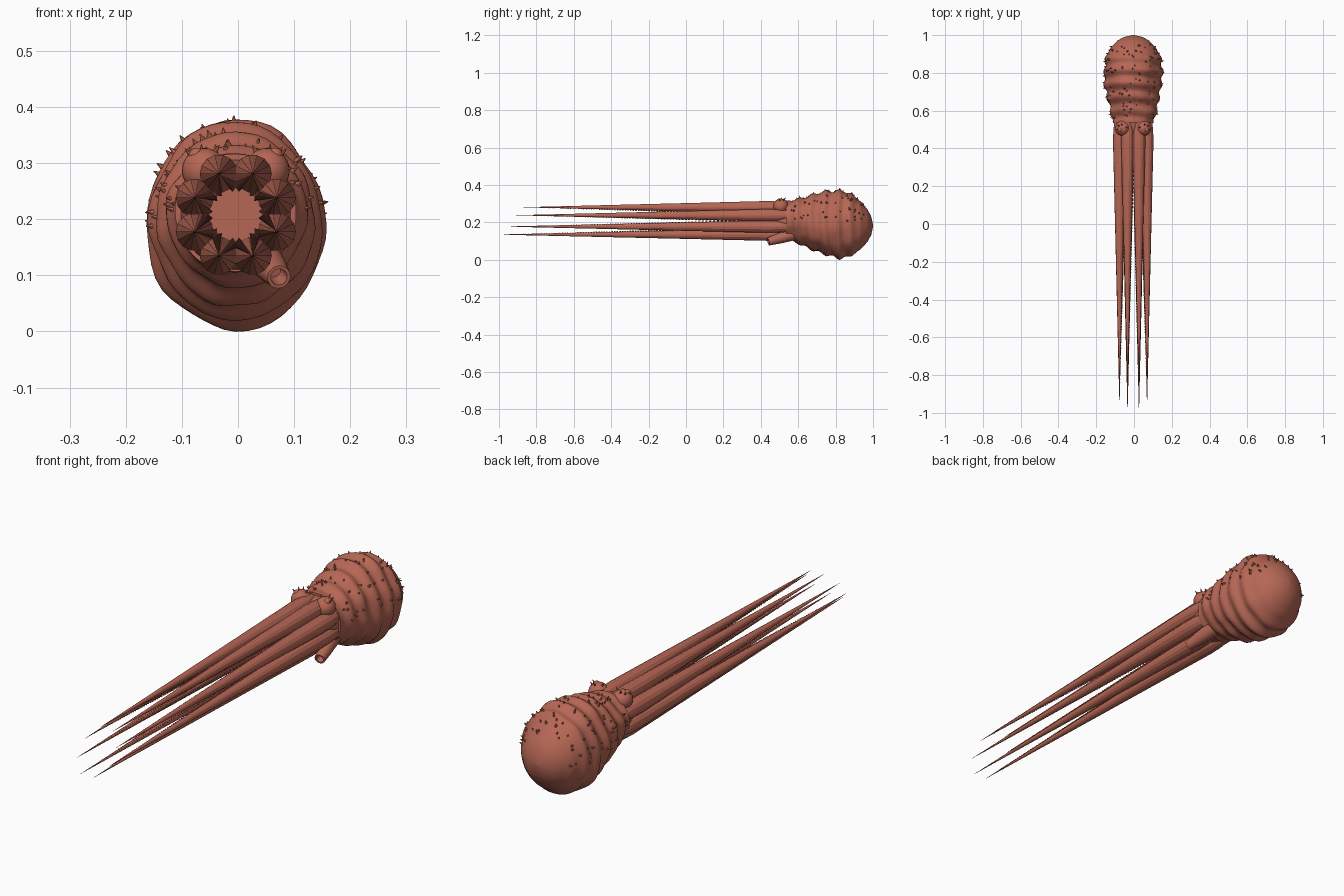
import bpy, bmesh, math, random
from mathutils import Vector, Matrix, noise

random.seed(4)
if bpy.data.objects.get("Cube"):
    bpy.data.objects.remove(bpy.data.objects["Cube"], do_unlink=True)

skin = bpy.data.materials.new("red brown skin")
skin.use_nodes = True
COLOR = (0.47, 0.135, 0.09, 1)
skin.diffuse_color = COLOR
bsdf = next(n for n in skin.node_tree.nodes if n.type == 'BSDF_PRINCIPLED')
bsdf.inputs["Base Color"].default_value = COLOR

AXIS_X, AXIS_Z = -0.004, 0.208


def finish(bm, name, angle=40):
    bmesh.ops.recalc_face_normals(bm, faces=bm.faces)
    me = bpy.data.meshes.new(name)
    bm.to_mesh(me)
    bm.free()
    me.materials.append(skin)
    if angle:
        me.shade_smooth()
        me.set_sharp_from_angle(angle=math.radians(angle))
    ob = bpy.data.objects.new(name, me)
    bpy.context.collection.objects.link(ob)
    return ob


def loft(bm, rings, cap=True):
    """Bridge equal rings of points, closing both ends."""
    vs = [[bm.verts.new(p) for p in ring] for ring in rings]
    n = len(vs[0])
    for a, b in zip(vs, vs[1:]):
        for i in range(n):
            j = (i + 1) % n
            bm.faces.new((a[i], a[j], b[j], b[i]))
    if cap:
        bm.faces.new(vs[0])
        bm.faces.new(vs[-1])


def cone(bm, pos, direction, r1, r2, depth, sides):
    turn = Vector(direction).to_track_quat('Z', 'Y').to_matrix().to_4x4()
    bmesh.ops.create_cone(bm, cap_ends=True, segments=sides, radius1=r1, radius2=r2,
                          depth=depth, matrix=Matrix.Translation(pos) @ turn)


def circle(x, y, z, r, n):
    return [(x + r * math.cos(k * math.tau / n), y, z + r * math.sin(k * math.tau / n))
            for k in range(n)]


# Mantle outline: y, half width, bottom z, top z
OUTLINE = [(0.535, 0.108, 0.108, 0.315), (0.60, 0.122, 0.092, 0.326),
           (0.68, 0.138, 0.052, 0.350), (0.75, 0.152, 0.025, 0.365),
           (0.82, 0.157, 0.008, 0.371), (0.88, 0.148, 0.020, 0.355),
           (0.93, 0.122, 0.050, 0.318), (0.97, 0.085, 0.096, 0.270),
           (0.99, 0.050, 0.132, 0.232), (1.0, 0.006, 0.176, 0.188)]


def mantle_point(y, a):
    for p, q in zip(OUTLINE, OUTLINE[1:]):
        if y <= q[0] + 1e-6:
            break
    t = (y - p[0]) / (q[0] - p[0])
    w, lo, hi = (p[i] + t * (q[i] - p[i]) for i in (1, 2, 3))
    fade = max(0, min(1, (0.96 - y) / 0.12)) * min(1, (y - 0.52) / 0.05)
    ripple = 0.006 * math.sin((y - 0.578) * math.tau / 0.072 + 0.7 * math.sin(a * 2 + 1))
    lump = 0.010 * noise.noise(Vector((2 * math.cos(a), y * 9, 2 * math.sin(a))))
    k = 1 + fade * (ripple + lump) / w
    return Vector((AXIS_X + w * k * math.cos(a), y,
                   (lo + hi) / 2 + (hi - lo) / 2 * k * math.sin(a)))


# Mantle with soft wrinkled rings
N = 48
ys = [0.535 + 0.435 * i / 50 for i in range(51)] + [0.98, 0.99, 0.996, 1.0]
bm = bmesh.new()
loft(bm, [[mantle_point(y, k * math.tau / N) for k in range(N)] for y in ys])
finish(bm, "mantle", 60)

# Pointed warts over the upper mantle
bm = bmesh.new()
for i in range(110):
    y, a = random.uniform(0.56, 0.95), random.uniform(-0.1, math.pi + 0.1)
    p = mantle_point(y, a)
    out = Vector((math.cos(a), (y - 0.76) * 1.5, math.sin(a)))
    size = random.uniform(0.004, 0.0075)
    cone(bm, p + out * size * 0.5, out, size, 0.0008, size * 2.2, 7)
finish(bm, "mantle_warts", 30)

# Head core that closes the ring of arms
bm = bmesh.new()
loft(bm, [circle(AXIS_X, y, AXIS_Z, r, 32) for y, r in
          ((0.44, 0.06), (0.46, 0.078), (0.50, 0.092), (0.535, 0.098), (0.58, 0.098))])
finish(bm, "head")

# Eight tapering arms with two rows of suckers on the inner side
ARMS = ((22.5, -0.91), (67.5, -0.87), (-22.5, -0.96), (-67.5, -1.0))
RING, BASE_R, START = 0.079, 0.034, 0.43
for side, label in ((1, "left"), (-1, "right")):
    for num, (deg, tip) in enumerate(ARMS):
        ang = math.radians(deg)
        out = Vector((side * math.cos(ang), 0, math.sin(ang)))
        across = Vector((-out.z, 0, out.x))
        centre = Vector((AXIS_X, 0, AXIS_Z)) + out * RING
        bm = bmesh.new()
        rings = [(0.56, 0.022), (0.535, 0.028), (0.49, 0.0325), (START, BASE_R),
                 (0.0, BASE_R * -tip / (START - tip)), (tip, 0.0004)]
        loft(bm, [circle(centre.x, y, centre.z, r, 14) for y, r in rings])
        finish(bm, f"{label}_arm_{num + 1}", 20)

        bm = bmesh.new()
        y = 0.40
        while y > tip + 0.06:
            r = BASE_R * (y - tip) / (START - tip)
            for s in (-1, 1):
                d = (-out + across * 0.55 * s).normalized()
                p = centre + d * r + Vector((0, y, 0))
                cone(bm, p, d, r * 0.22, r * 0.30, r * 0.3 + 0.002, 8)
            y -= max(0.014, r * 0.75)
        finish(bm, f"{label}_suckers_{num + 1}", 30)

# Bulging eyes with pupils, and horns over the brows
for side, label in ((1, "left"), (-1, "right")):
    eye = Vector((AXIS_X + side * 0.056, 0.507, 0.287))
    bm = bmesh.new()
    bmesh.ops.create_uvsphere(bm, u_segments=24, v_segments=14, radius=0.040,
                              matrix=Matrix.Translation(eye))
    finish(bm, f"{label}_eye")
    bm = bmesh.new()
    look = Vector((side * 0.45, -0.25, 0.85)).normalized()
    bmesh.ops.create_uvsphere(bm, u_segments=16, v_segments=10, radius=0.014,
                              matrix=Matrix.Translation(eye + look * 0.031))
    finish(bm, f"{label}_pupil")
    bm = bmesh.new()
    for dx, dy in ((0.1, 0.45), (0.55, 0.35), (-0.5, 0.1), (0.75, -0.2)):
        d = Vector((side * dx, dy, 0.85)).normalized()
        cone(bm, eye + d * 0.044, d, 0.006, 0.0006, 0.018, 8)
    finish(bm, f"{label}_brow_horns", 30)

# Hollow siphon under the left side
bm = bmesh.new()
start, end = Vector((0.035, 0.60, 0.145)), Vector((0.073, 0.44, 0.097))
turn = (end - start).to_track_quat('Z', 'Y')
path = [(0, 0.034), (0.35, 0.032), (0.7, 0.027), (1, 0.021), (1, 0.015), (0.75, 0.013)]
loft(bm, [[start.lerp(end, t) + turn @ Vector((r * math.cos(k * math.tau / 20),
                                               r * math.sin(k * math.tau / 20), 0))
           for k in range(20)] for t, r in path])
finish(bm, "siphon")
